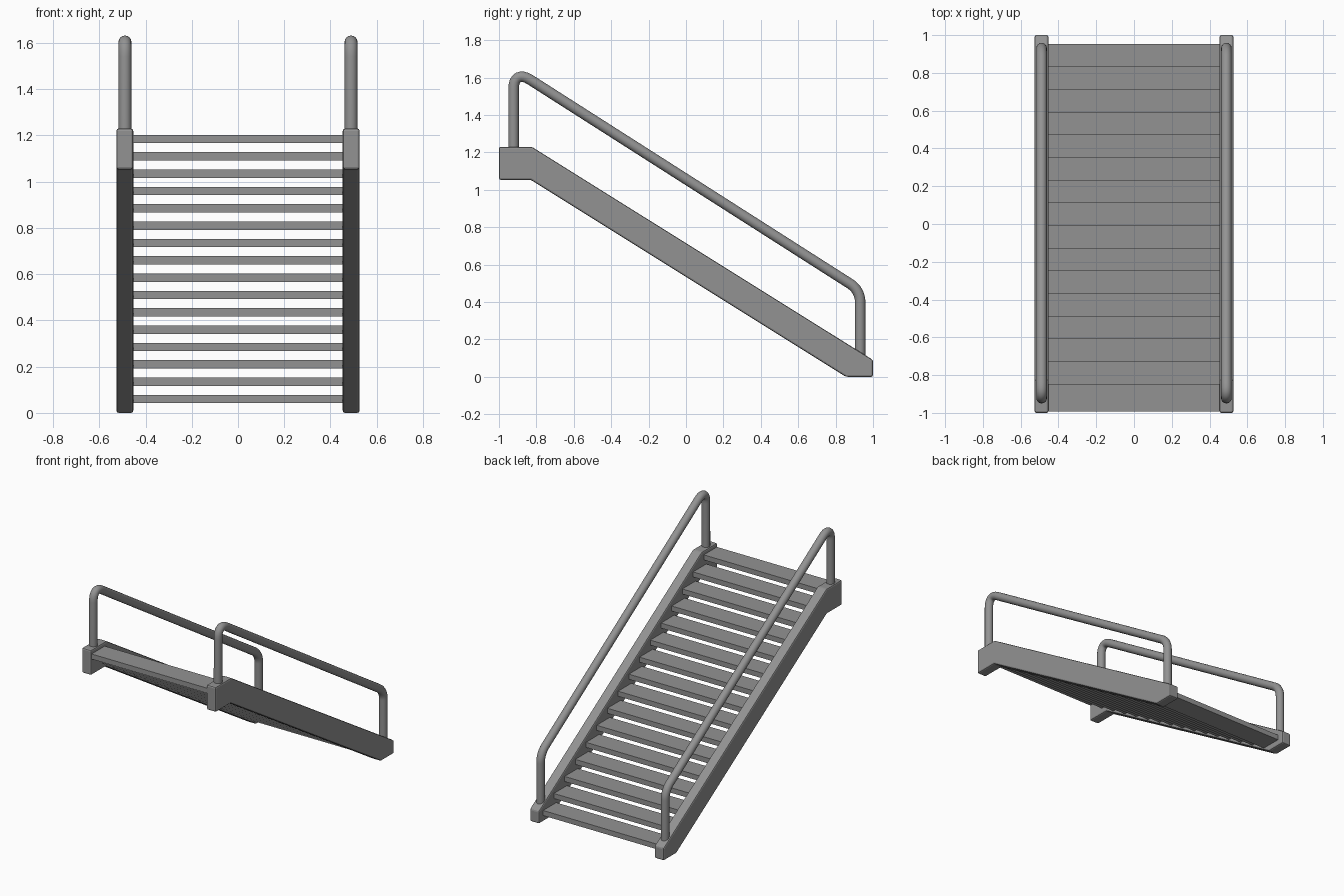
import bpy, bmesh
from mathutils import Vector

if "Cube" in bpy.data.objects:
    bpy.data.objects.remove(bpy.data.objects["Cube"])

# dark grey paint shared by all parts
grey = bpy.data.materials.new("dark_grey")
grey.diffuse_color = (0.29, 0.29, 0.29, 1)
grey.use_nodes = True
grey.node_tree.nodes["Principled BSDF"].inputs["Base Color"].default_value = grey.diffuse_color


def finish(name, bm, bevel=0.0):
    bmesh.ops.recalc_face_normals(bm, faces=bm.faces)
    me = bpy.data.meshes.new(name)
    bm.to_mesh(me)
    bm.free()
    me.materials.append(grey)
    ob = bpy.data.objects.new(name, me)
    bpy.context.collection.objects.link(ob)
    if bevel:
        m = ob.modifiers.new("bevel", 'BEVEL')
        m.width, m.segments = bevel, 2
    return ob


def stringer(name, side):
    # side plate: y/z profile extruded along x
    profile = [(-1, 1.053), (-1, 1.23), (-0.825, 1.23), (1, 0.09), (1, 0), (0.855, 0), (-0.83, 1.053)]
    bm = bmesh.new()
    f = bm.faces.new([bm.verts.new((side * 0.453, y, z)) for y, z in profile])
    r = bmesh.ops.extrude_face_region(bm, geom=[f])
    vs = [v for v in r["geom"] if isinstance(v, bmesh.types.BMVert)]
    bmesh.ops.translate(bm, verts=vs, vec=(side * 0.073, 0, 0))
    return finish(name, bm, 0.01)


def tread(i):
    # flat slab running between the stringers
    bm = bmesh.new()
    bmesh.ops.create_cube(bm, size=1)
    bmesh.ops.scale(bm, verts=bm.verts, vec=(0.92, 0.147, 0.036))
    bmesh.ops.translate(bm, verts=bm.verts, vec=(0, 0.88 - 0.12 * i, 0.06 + 0.075 * i))
    return finish(f"tread_{i + 1}", bm)


def rounded(points, cuts, steps=8):
    # round the inner corners of a path with conic arcs
    out = [points[0]]
    for a, b, c, d in zip(points, points[1:], points[2:], cuts):
        p, q = b + (a - b).normalized() * d, b + (c - b).normalized() * d
        for k in range(steps + 1):
            t = k / steps
            u, v, w = (1 - t) ** 2, 1.6 * t * (1 - t), t * t
            out.append((u * p + v * b + w * q) / (u + v + w))
    return out + [points[-1]]


def handrail(name, x):
    # round tube: post up, sloping rail, post down
    path = [Vector((x, y, z)) for y, z in [(-0.922, 1.2), (-0.922, 1.645), (0.931, 0.463), (0.931, 0.09)]]
    pts = rounded(path, (0.105, 0.06))
    cu = bpy.data.curves.new(name, 'CURVE')
    cu.dimensions = '3D'
    cu.bevel_depth, cu.bevel_resolution, cu.use_fill_caps = 0.028, 6, True
    sp = cu.splines.new('POLY')
    sp.points.add(len(pts) - 1)
    for p, v in zip(sp.points, pts):
        p.co = (*v, 1)
    sp.use_smooth = True
    cu.materials.append(grey)
    ob = bpy.data.objects.new(name, cu)
    bpy.context.collection.objects.link(ob)


for label, s in (("left", -1), ("right", 1)):
    stringer(label + "_stringer", s)
    handrail(label + "_handrail", s * 0.489)
for i in range(16):
    tread(i)
